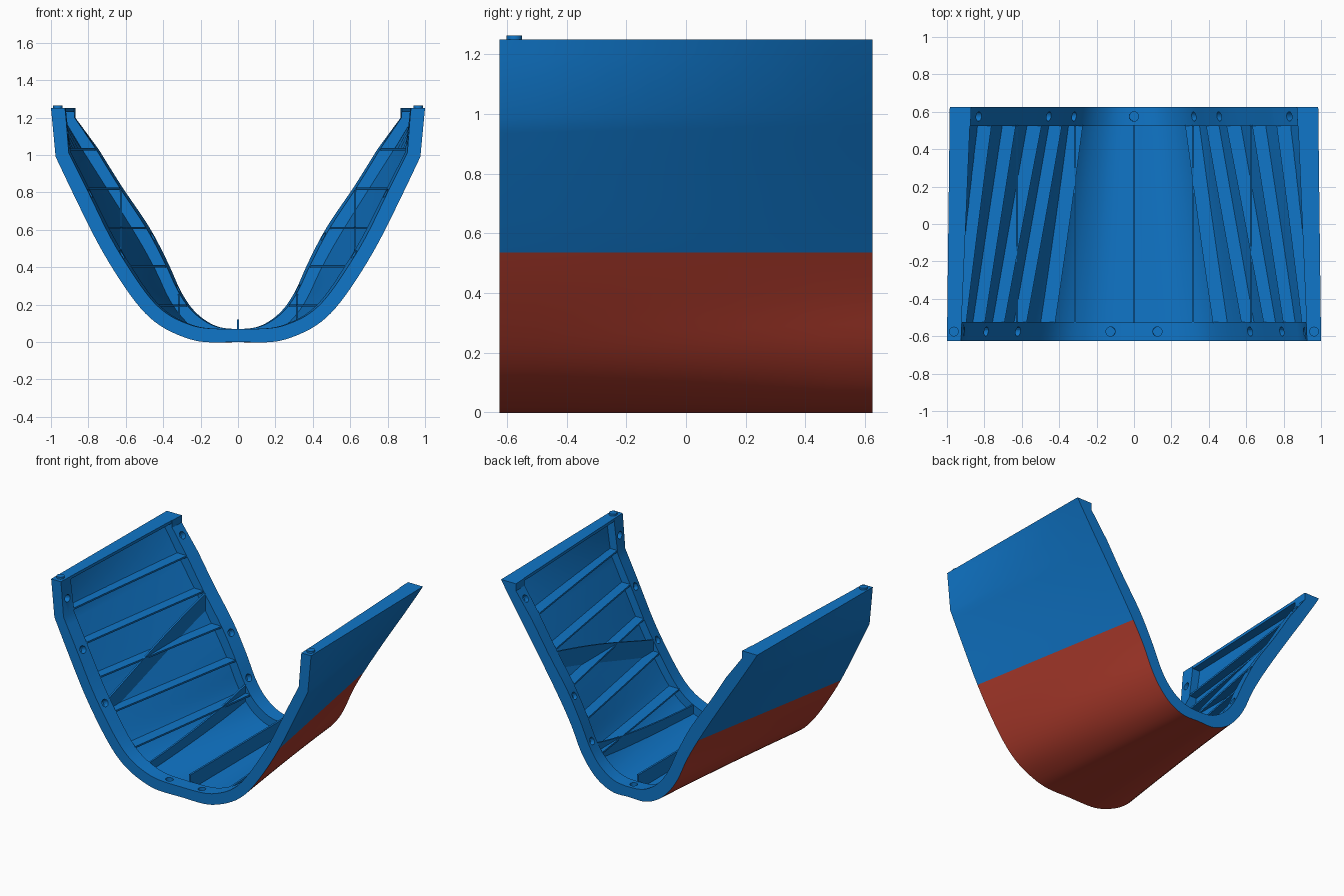
import bpy, bmesh, math
from mathutils import Vector, Matrix

if "Cube" in bpy.data.objects:
    bpy.data.objects.remove(bpy.data.objects["Cube"])

L = 0.625      # half length
W = 0.525      # inner end of the flanges

# Right-half sections (x, z) from gunwale to centreline: outer skin and flange inner edge
FRONT_OUT = [(1, 1.25), (.995, 1.2), (.975, .99), (.87, .77), (.75, .53), (.63, .33),
             (.52, .18), (.42, .09), (.30, .03), (.18, 0), (0, 0)]
FRONT_IN = [(.925, 1.25), (.92, 1.2), (.905, 1.01), (.80, .80), (.685, .565), (.57, .375),
            (.47, .235), (.385, .155), (.29, .105), (.18, .075), (0, .07)]
BACK_OUT = [(.985, 1.25), (.955, 1.2), (.84, 1.02), (.69, .79), (.54, .55), (.445, .38),
            (.375, .225), (.305, .12), (.225, .045), (.12, 0), (0, 0)]
BACK_IN = [(.87, 1.25), (.87, 1.2), (.745, 1.03), (.62, .83), (.475, .615), (.375, .425),
           (.31, .28), (.25, .185), (.18, .12), (.10, .08), (0, .07)]


def material(name, rgb):
    m = bpy.data.materials.new(name)
    m.diffuse_color = (*rgb, 1)
    m.use_nodes = True
    m.node_tree.nodes["Principled BSDF"].inputs["Base Color"].default_value = m.diffuse_color
    return m


BLUE = material("hull blue", (.005, .18, .58))
RED = material("bottom red", (.42, .043, .025))


def half_curve(y, d):
    """Section at y; d = 0 is the outer skin, d = 1 the flange inner edge."""
    t = (y + L) / (2 * L)
    p = []
    for a, b, c, e in zip(FRONT_OUT, FRONT_IN, BACK_OUT, BACK_IN):
        f = Vector(a).lerp(Vector(b), d)
        p.append(f.lerp(Vector(c).lerp(Vector(e), d), t))
    out = [p[0], p[1]]
    q = p[2:]
    q = [q[0] * 2 - q[1]] + q + [Vector((-q[-2].x, q[-2].y))]
    for i in range(1, len(q) - 2):
        a, b, c, e = q[i - 1:i + 3]
        for k in range(4):
            s = k / 4
            out.append(.5 * (2 * b + (c - a) * s + (2 * a - 5 * b + 4 * c - e) * s * s
                             + (3 * b - a - 3 * c + e) * s ** 3))
    return out + [p[-1]]


def full_curve(y, d):
    h = half_curve(y, d)
    return h + [Vector((-p.x, p.y)) for p in reversed(h[:-1])]


def lookup(curve, value, axis):
    """Other coordinate of the curve where the given axis reaches value."""
    for a, b in zip(curve, curve[1:]):
        if min(a[axis], b[axis]) <= value <= max(a[axis], b[axis]) and a[axis] != b[axis]:
            return a.lerp(b, (value - a[axis]) / (b[axis] - a[axis]))[1 - axis]
    return curve[0][1 - axis]


def finish(name, bm):
    bmesh.ops.recalc_face_normals(bm, faces=bm.faces)
    me = bpy.data.meshes.new(name)
    bm.to_mesh(me)
    bm.free()
    me.materials.append(BLUE)
    me.materials.append(RED)
    ob = bpy.data.objects.new(name, me)
    bpy.context.collection.objects.link(ob)
    return ob


def smooth(ob):
    bpy.ops.object.select_all(action='DESELECT')
    ob.select_set(True)
    bpy.context.view_layer.objects.active = ob
    bpy.ops.object.shade_smooth_by_angle(angle=math.radians(25))


def loft(rings, tag_until=0):
    """Closed rings of points joined into a capped solid; first sides may be tagged."""
    bm = bmesh.new()
    vs = [[bm.verts.new(p) for p in r] for r in rings]
    n = len(vs[0])
    for a, b in zip(vs, vs[1:]):
        for i in range(n):
            j = (i + 1) % n
            bm.faces.new((a[i], a[j], b[j], b[i])).material_index = int(i < tag_until)
    for r in (vs[0], vs[-1]):
        for i in range(n // 2 - 1):
            bm.faces.new((r[i], r[i + 1], r[n - 2 - i], r[n - 1 - i]))
    return bm


def shell(y0, y1, d0, d1, steps, tag=False):
    rings = []
    for k in range(steps + 1):
        y = y0 + (y1 - y0) * k / steps
        pts = full_curve(y, d0) + full_curve(y, d1)[::-1]
        rings.append([(p.x, y, p.y) for p in pts])
    return loft(rings, len(rings[0]) // 2 - 1 if tag else 0)


# Hull skin, outside painted red below the waterline
bm = shell(-L, L, 0, .25, 10, True)
bmesh.ops.bisect_plane(bm, geom=bm.verts[:] + bm.edges[:] + bm.faces[:],
                       plane_co=(0, 0, .535), plane_no=(0, 0, 1))
for f in bm.faces:
    if f.calc_center_median().z > .535:
        f.material_index = 0
smooth(finish("hull_skin", bm))


# End flanges with blind bolt holes
def flange(name, y0, y1, xs, top_hole):
    ob = finish(name, shell(y0, y1, .2, 1, 2))
    y = (y0 + y1) / 2
    curve = half_curve(y, 1)
    spots = [(x, lookup(curve, x, 0)) for x in xs]
    if top_hole:
        spots.append((lookup(curve, 1.12, 1), 1.12))
    cut = bmesh.new()
    for x, z in spots:
        seg = min(zip(curve, curve[1:]),
                  key=lambda s: ((s[0] + s[1]) / 2 - Vector((x, z))).length)
        tan = seg[0] - seg[1]
        for side in ((1, -1) if x > .01 else (1,)):
            normal = Vector((-tan.y * side, 0, tan.x)).normalized()
            rot = normal.to_track_quat('Z', 'Y').to_matrix().to_4x4()
            bmesh.ops.create_cone(cut, cap_ends=True, segments=16, radius1=.025, radius2=.025,
                                  depth=.07, matrix=Matrix.Translation((x * side, y, z)) @ rot)
    cutter = finish("hole_cutter", cut)
    cutter.hide_render = True
    mod = ob.modifiers.new("holes", 'BOOLEAN')
    mod.operation = 'DIFFERENCE'
    mod.solver = 'EXACT'
    mod.object = cutter
    smooth(ob)
    bpy.ops.object.modifier_apply(modifier="holes")
    bpy.data.objects.remove(cutter)


flange("front_flange", -L, -W, (.125, .62, .79), True)
flange("back_flange", W, L, (0, .32, .455, .83), False)


# Plates running lengthwise between skin and flange depth
def plate(name, value, axis, side, thick=.012, d0=.15):
    rings = []
    for k in range(13):
        y = -W - .005 + (2 * W + .01) * k / 12
        a, b = (lookup(half_curve(y, d), value, axis) for d in (d0, .97))
        h = thick / 2
        if axis == 1:      # level plate at height value
            r = [(a, y, value - h), (a, y, value + h), (b, y, value + h), (b, y, value - h)]
        else:              # upright plate at width value
            r = [(value - h, y, a), (value + h, y, a), (value + h, y, b), (value - h, y, b)]
        rings.append([(p[0] * side, p[1], p[2]) for p in r])
    finish(name, loft(rings))


for side, label in ((1, "right"), (-1, "left")):
    for i, z in enumerate((.195, .405, .61, .82, 1.03)):
        plate(f"{label}_stringer_{i + 1}", z, 1, side)
    for i, x in enumerate((.315, .625)):
        plate(f"{label}_upright_rib_{i + 1}", x, 0, side)
    plate(f"{label}_gunwale", 1.24, 1, side, .02)
    # Locating peg on top of the front corner
    bm = bmesh.new()
    bmesh.ops.create_cone(bm, cap_ends=True, segments=24, radius1=.026, radius2=.026, depth=.035,
                          matrix=Matrix.Translation((.963 * side, -.575, 1.246)))
    smooth(finish(f"{label}_peg", bm))

# Keel rib on the centreline
bm = bmesh.new()
bmesh.ops.create_cube(bm, size=1, matrix=Matrix.Translation((0, 0, .066))
                      @ Matrix.Diagonal((.013, 2 * W + .01, .108, 1)))
finish("keel_rib", bm)
